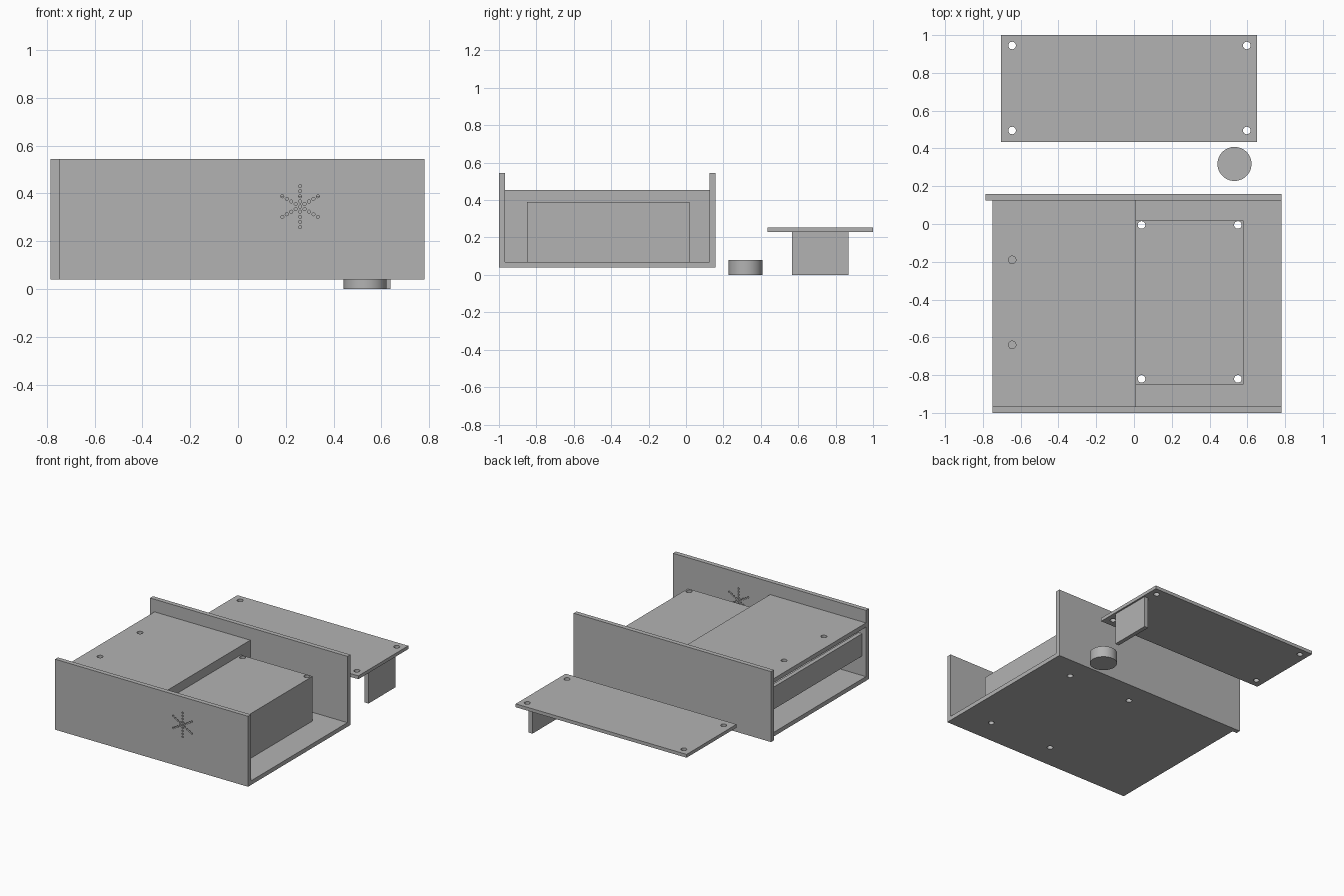
import bpy, bmesh, math
from mathutils import Matrix, Vector

old = bpy.data.objects.get("Cube")
if old:
    bpy.data.objects.remove(old, do_unlink=True)

grey = bpy.data.materials.new("plain grey")
grey.use_nodes = True
grey.diffuse_color = (0.45, 0.45, 0.45, 1)
grey.node_tree.nodes["Principled BSDF"].inputs["Base Color"].default_value = (0.45, 0.45, 0.45, 1)


def finish(name, bm):
    mesh = bpy.data.meshes.new(name)
    bm.to_mesh(mesh)
    bm.free()
    mesh.materials.append(grey)
    obj = bpy.data.objects.new(name, mesh)
    bpy.context.scene.collection.objects.link(obj)
    return obj


def box(name, x, y, z):
    """Box from (min, max) pairs."""
    bm = bmesh.new()
    bmesh.ops.create_cube(bm, size=1)
    for v in bm.verts:
        v.co = Vector([sum(r) / 2 + c * (r[1] - r[0]) for r, c in zip((x, y, z), v.co)])
    return finish(name, bm)


def drill(obj, centres, radius, depth, rotation=Matrix(), sides=24):
    """Bore straight holes through an object."""
    bm = bmesh.new()
    for c in centres:
        bmesh.ops.create_cone(bm, cap_ends=True, segments=sides, radius1=radius, radius2=radius,
                              depth=depth, matrix=Matrix.Translation(c) @ rotation)
    cutter = finish(obj.name + "_cutter", bm)
    cutter.hide_render = True
    mod = obj.modifiers.new("holes", 'BOOLEAN')
    mod.operation, mod.solver, mod.object = 'DIFFERENCE', 'EXACT', cutter
    bpy.context.view_layer.objects.active = obj
    bpy.ops.object.modifier_apply(modifier=mod.name)
    bpy.data.objects.remove(cutter, do_unlink=True)


def grid(xs, ys, z):
    return [(x, y, z) for x in xs for y in ys]


SCREW = 0.02
inner_y = (-0.967, 0.125)

# Case: floor, front and back plates
floor = box("floor", (-0.75, 0.78), inner_y, (0.04, 0.07))
front = box("front_plate", (-0.75, 0.78), (-1, -0.967), (0.04, 0.545))
box("back_plate", (-0.785, 0.78), (0.125, 0.158), (0.04, 0.545))

# Raised shelf with its divider and end rail
shelf = box("shelf", (-0.75, 0.01), inner_y, (0.425, 0.455))
box("divider", (-0.02, 0.01), inner_y, (0.07, 0.425))
box("end_rail", (-0.72, -0.69), inner_y, (0.21, 0.37))
drill(shelf, grid([-0.645], [-0.19, -0.64], 0.44), SCREW, 0.2)

# Inner block, bored through together with the floor
block = box("inner_block", (0.01, 0.58), (-0.85, 0.018), (0.07, 0.39))
for part in (block, floor):
    drill(part, grid([0.04, 0.55], [-0.82, -0.005], 0.22), SCREW, 0.6)

# Star of small holes in the front plate
star = [(0.26, -0.98, 0.345)]
for ray in range(6):
    a = math.radians(90 + 60 * ray)
    for step in range(1, 5):
        r = 0.0215 * step
        star.append((0.26 + r * math.cos(a), -0.98, 0.345 + r * math.sin(a)))
drill(front, star, 0.0065, 0.1, Matrix.Rotation(math.pi / 2, 4, 'X'), 12)

# Loose cover panel with its leg
cover = box("cover_panel", (-0.705, 0.65), (0.435, 1), (0.228, 0.252))
drill(cover, grid([-0.645, 0.597], [0.495, 0.945], 0.24), SCREW, 0.2)
box("cover_leg", (0.608, 0.638), (0.567, 0.87), (0, 0.228))

# Loose round knob
bm = bmesh.new()
bmesh.ops.create_cone(bm, cap_ends=True, segments=64, radius1=0.09, radius2=0.09, depth=0.08,
                      matrix=Matrix.Translation((0.532, 0.318, 0.04)))
knob = finish("knob", bm)
bpy.ops.object.select_all(action='DESELECT')
knob.select_set(True)
bpy.context.view_layer.objects.active = knob
bpy.ops.object.shade_smooth_by_angle()
